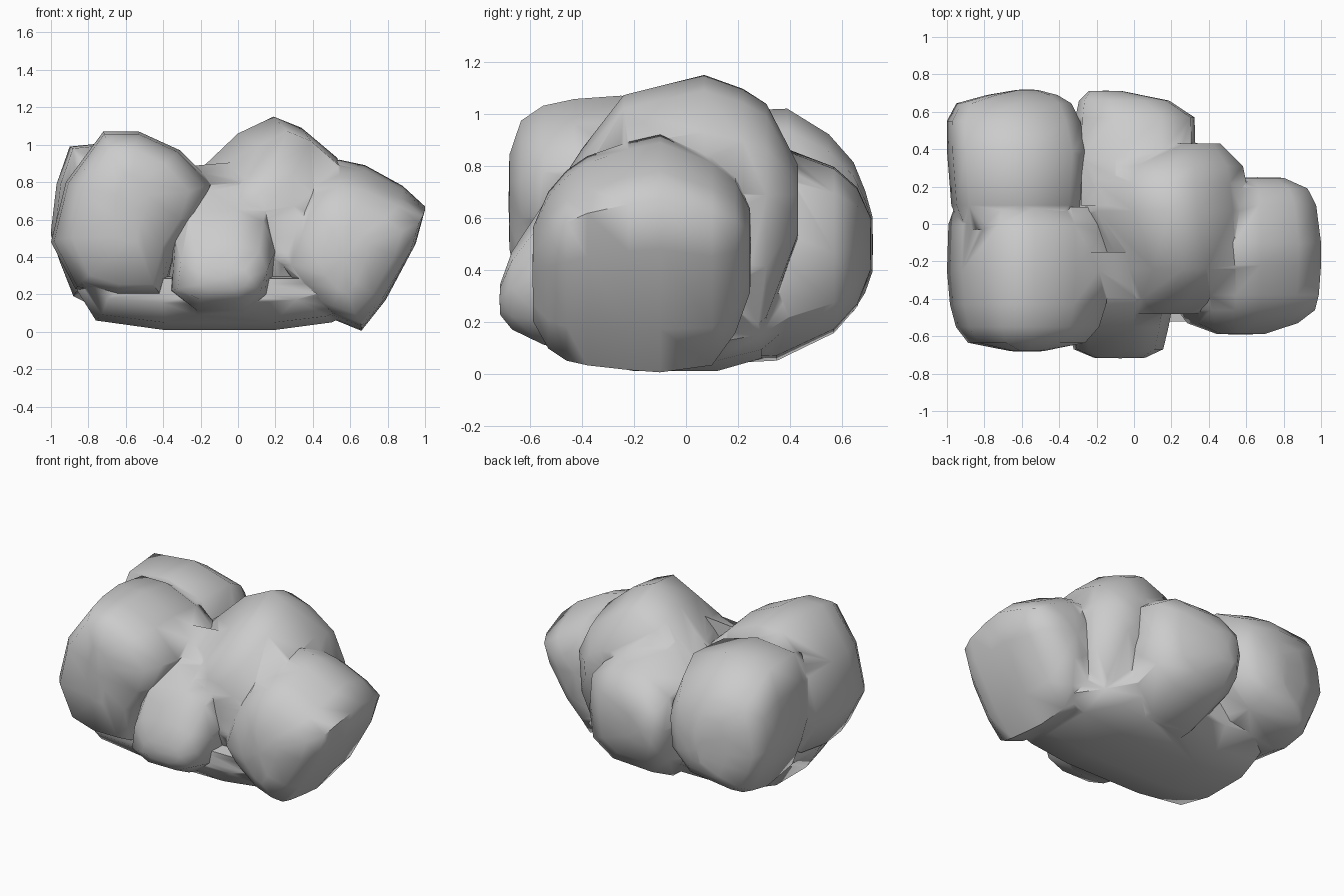
import bpy, bmesh, math


def boulder(name, centre, profile, layers):
    """Loft a front (x, z) outline along y.
    Each layer is (y, x scale, z scale, x shift, z shift) about the centre."""
    cx, cz = centre
    bm = bmesh.new()
    rings = []
    for y, sx, sz, dx, dz in layers:
        rings.append([bm.verts.new((cx + (x - cx) * sx + dx, y,
                                    cz + (z - cz) * sz + dz)) for x, z in profile])
    n = len(profile)
    for a, b in zip(rings, rings[1:]):
        for i in range(n):
            j = (i + 1) % n
            bm.faces.new((a[i], a[j], b[j], b[i]))
    # slightly domed caps close the ends
    for ring, out in ((rings[0], -0.003), (rings[-1], 0.003)):
        mid = bm.verts.new((sum(v.co.x for v in ring) / n, ring[0].co.y + out,
                            sum(v.co.z for v in ring) / n))
        for i in range(n):
            bm.faces.new((ring[i], ring[(i + 1) % n], mid))
    bmesh.ops.recalc_face_normals(bm, faces=bm.faces)
    for f in bm.faces:
        f.smooth = True
    me = bpy.data.meshes.new(name)
    bm.to_mesh(me)
    bm.free()
    ob = bpy.data.objects.new(name, me)
    bpy.context.collection.objects.link(ob)
    return ob


# Large tilted boulder at the front left
front_left = boulder("front_left_boulder", (-0.6, 0.64),
    [(-0.72, 1.07), (-0.53, 1.07), (-0.31, 0.97), (-0.13, 0.79), (-0.2, 0.6),
     (-0.33, 0.42), (-0.4, 0.17), (-0.65, 0.17), (-0.87, 0.23), (-1.0, 0.48), (-0.92, 0.8)],
    [(-0.68, 0.2, 0.4, 0.02, 0.03), (-0.635, 0.72, 0.8, 0, -0.01), (-0.55, 0.88, 0.91, 0, 0),
     (-0.43, 0.96, 0.97, 0, 0), (-0.25, 1, 1, 0, 0), (0.0, 0.98, 0.92, 0, 0),
     (0.09, 0.9, 0.78, 0, 0)])

# Back left boulder
back_left = boulder("back_left_boulder", (-0.61, 0.6),
    [(-0.9, 1.0), (-0.6, 1.03), (-0.33, 0.95), (-0.25, 0.72), (-0.27, 0.42),
     (-0.43, 0.22), (-0.8, 0.16), (-0.88, 0.2), (-0.95, 0.38), (-1.0, 0.55), (-0.97, 0.8)],
    [(-0.03, 0.8, 0.8, 0, 0), (0.1, 0.94, 0.95, 0, 0), (0.39, 1, 1, 0, -0.01),
     (0.55, 0.95, 0.84, -0.02, -0.04), (0.645, 0.82, 0.66, -0.02, -0.07),
     (0.69, 0.5, 0.45, 0.02, -0.09), (0.717, 0.15, 0.25, 0.04, -0.1)])

# Tall central boulder with the peak
central = boulder("central_boulder", (0.15, 0.55),
    [(-0.3, 0.76), (-0.2, 0.87), (0.0, 1.06), (0.19, 1.15), (0.34, 1.09), (0.53, 0.93),
     (0.62, 0.7), (0.6, 0.35), (0.5, 0.1), (0.2, 0.03), (-0.3, 0.03), (-0.4, 0.4)],
    [(-0.48, 0.55, 0.32, -0.06, 0.0), (-0.4, 0.72, 0.56, 0, -0.02),
     (-0.24, 0.84, 0.87, 0.08, 0), (0.07, 1, 1, 0, 0), (0.22, 0.98, 0.91, -0.01, 0),
     (0.31, 0.92, 0.78, 0, 0.02), (0.43, 0.45, 0.26, 0.1, 0.1)])

# Lower boulder behind the centre
back = boulder("back_boulder", (0.01, 0.47),
    [(-0.28, 0.75), (-0.1, 0.88), (0.15, 0.87), (0.31, 0.75), (0.33, 0.45), (0.3, 0.2),
     (0.15, 0.07), (-0.15, 0.05), (-0.28, 0.2), (-0.32, 0.5)],
    [(0.1, 1, 1.1, 0, 0.03), (0.35, 1, 1, 0, 0), (0.57, 0.98, 0.77, 0, 0.01),
     (0.66, 0.74, 0.55, -0.06, 0.02), (0.71, 0.28, 0.25, -0.16, 0.03)])

# Tilted block on the right
right = boulder("right_boulder", (0.6, 0.48),
    [(0.54, 0.92), (0.68, 0.89), (0.88, 0.78), (1.0, 0.67), (0.95, 0.48), (0.79, 0.17),
     (0.66, 0.005), (0.5, 0.07), (0.3, 0.25), (0.2, 0.4), (0.28, 0.65), (0.4, 0.85)],
    [(-0.588, 0.32, 0.4, -0.03, -0.09), (-0.53, 0.74, 0.66, -0.02, -0.07),
     (-0.46, 0.92, 0.8, 0, -0.05), (-0.38, 0.97, 0.88, 0, -0.03), (-0.22, 1, 0.96, 0, -0.01),
     (-0.1, 1, 1, 0, 0), (0.1, 0.96, 0.88, -0.01, -0.03), (0.19, 0.82, 0.66, 0, -0.01),
     (0.247, 0.35, 0.35, 0.06, 0)])

# Small lump jutting out at the front, rising into the centre
lump = boulder("front_lump", (-0.07, 0.4),
    [(-0.34, 0.5), (-0.27, 0.66), (0.0, 0.68), (0.14, 0.61), (0.19, 0.4),
     (0.15, 0.18), (0.02, 0.08), (-0.22, 0.08), (-0.36, 0.2)],
    [(-0.715, 0.5, 0.2, 0, -0.11), (-0.67, 0.87, 0.5, 0, -0.07),
     (-0.55, 0.98, 0.9, 0, 0), (-0.4, 1.05, 1.2, 0.01, 0.06), (-0.15, 1.2, 1.4, 0.03, 0.12)])

# Flat footing under the cluster
base = boulder("base_rock", (-0.1, 0.2),
    [(-0.84, 0.3), (-0.86, 0.22), (-0.76, 0.06), (-0.4, 0.01), (0.2, 0.01),
     (0.5, 0.05), (0.66, 0.12), (0.6, 0.3)],
    [(-0.52, 0.8, 0.45, -0.07, 0.04), (-0.42, 0.95, 0.85, 0, 0.01), (-0.2, 1, 1, 0, 0),
     (0.12, 1, 1, 0, 0), (0.29, 0.85, 0.85, -0.07, 0.02), (0.4, 0.65, 0.5, -0.1, 0.06)])

# Merge the boulders into one continuous rock
for part in (base, lump, back, right, front_left, back_left):
    mod = central.modifiers.new("merge", 'BOOLEAN')
    mod.operation = 'UNION'
    mod.solver = 'EXACT'
    mod.object = part
    bpy.context.view_layer.objects.active = central
    central.select_set(True)
    bpy.ops.object.modifier_apply(modifier=mod.name)
    bpy.data.objects.remove(part)
central.name = "boulder_cluster"
bpy.ops.object.shade_smooth_by_angle(angle=math.radians(65))
